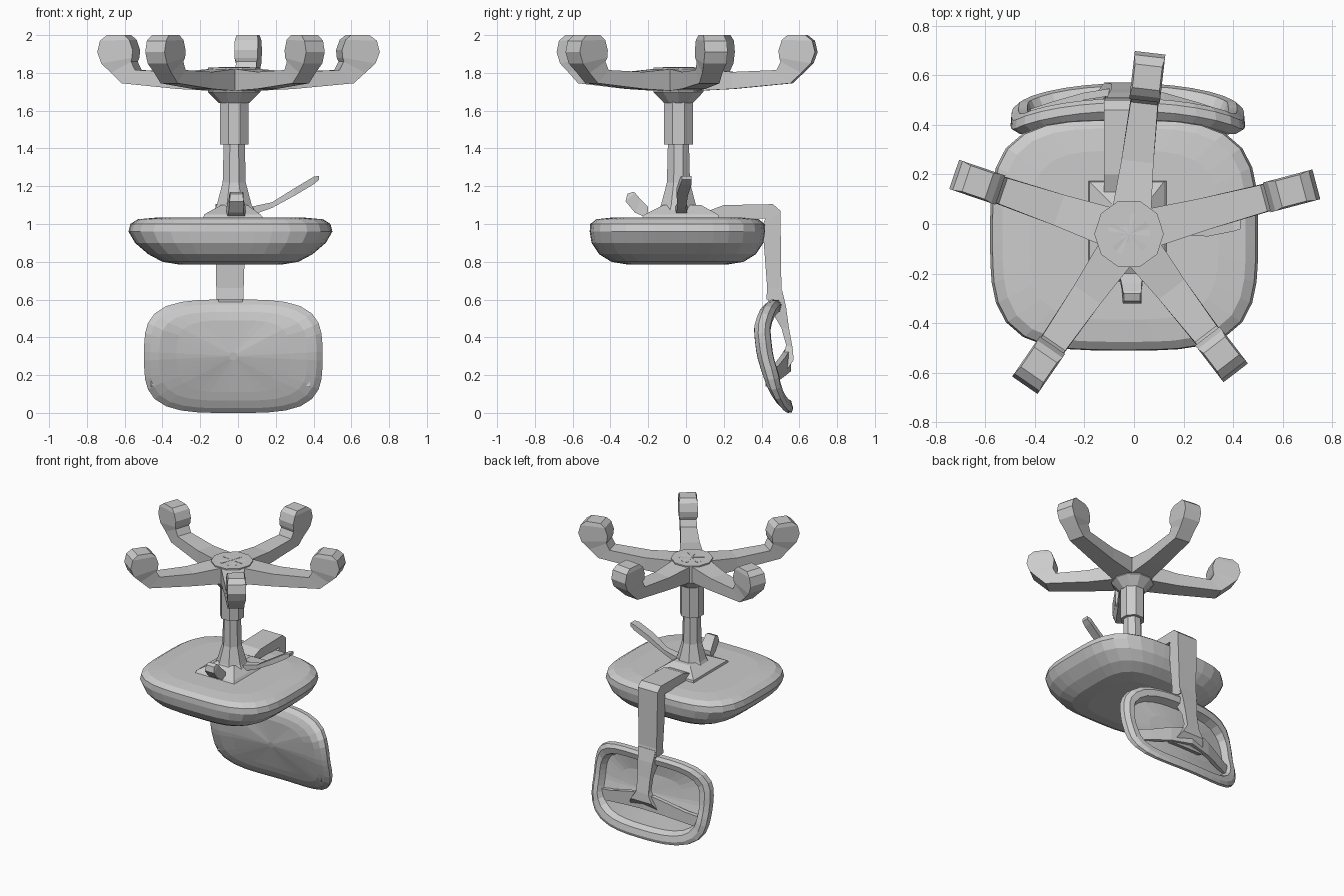
import bpy, math
from mathutils import Vector

if "Cube" in bpy.data.objects:
    bpy.data.objects.remove(bpy.data.objects["Cube"])


def make(name, verts, faces):
    me = bpy.data.meshes.new(name)
    me.from_pydata([tuple(v) for v in verts], [], faces)
    ob = bpy.data.objects.new(name, me)
    bpy.context.collection.objects.link(ob)
    bpy.context.view_layer.objects.active = ob
    bpy.ops.object.mode_set(mode='EDIT')
    bpy.ops.mesh.select_all(action='SELECT')
    bpy.ops.mesh.normals_make_consistent(inside=False)
    bpy.ops.object.mode_set(mode='OBJECT')
    return ob


def loft(name, rings):
    """Skin equal-sized rings and cap both ends."""
    n, m = len(rings[0]), len(rings)
    faces = [(i * n + j, i * n + (j + 1) % n, (i + 1) * n + (j + 1) % n, (i + 1) * n + j)
             for i in range(m - 1) for j in range(n)]
    faces += [tuple(range(n)), tuple(range((m - 1) * n, m * n))]
    return make(name, [v for r in rings for v in r], faces)


def rounded(hx, hy, n=40, p=3.6):
    """Superellipse outline."""
    out = []
    for i in range(n):
        a = 2 * math.pi * (i + 0.5) / n
        c, s = math.cos(a), math.sin(a)
        k = (abs(c) ** p + abs(s) ** p) ** (-1 / p)
        out.append((hx * c * k, hy * s * k))
    return out


def circle(cx, cy, z, r, n=8, rot=math.pi / 8):
    return [(cx + r * math.cos(rot + 2 * math.pi * i / n),
             cy + r * math.sin(rot + 2 * math.pi * i / n), z) for i in range(n)]


def rect(x0, x1, y0, y1, z):
    return [(x0, y0, z), (x1, y0, z), (x1, y1, z), (x0, y1, z)]


def strap(name, pairs):
    """Bar in the y-z plane: (y, z) outer, (y, z) inner, x range per section."""
    loft(name, [[(x0, *a), (x1, *a), (x1, *b), (x0, *b)] for a, b, x0, x1 in pairs])


CX, CY = -0.02, -0.04

# Five legs with upturned casters: (t, z) lower, (t, z) upper, half width
LEG = [((0, 1.70), (0, 1.83), .085), ((.4, 1.715), (.4, 1.805), .065),
       ((.82, 1.745), (.72, 1.815), .055), ((.90, 1.80), (.75, 1.86), .055),
       ((.97, 1.85), (.74, 1.88), .062), ((1, 1.91), (.735, 1.92), .062),
       ((.98, 1.97), (.76, 1.975), .062), ((.93, 2.0), (.80, 2.0), .055)]
TIPS = [(0.065, 0.69), (0.735, 0.16), (0.41, -0.60), (-0.44, -0.65), (-0.725, 0.20)]
for i, tip in enumerate(TIPS):
    c = Vector((CX, CY, 0))
    d = Vector((tip[0], tip[1], 0)) - c
    side = Vector((-d.y, d.x, 0)).normalized()
    rings = []
    for (t0, z0), (t1, z1), w in LEG:
        a = c + d * t0 + Vector((0, 0, z0))
        b = c + d * t1 + Vector((0, 0, z1))
        rings.append([a - side * w, a + side * w, b + side * w, b - side * w])
    loft(f"base_leg_{i + 1}", rings)

# Hub and gas column
loft("base_hub", [circle(CX, CY, z, r, 10, 0) for z, r in
                  ((1.64, .08), (1.70, .14), (1.828, .14))])
loft("column_sleeve", [circle(CX, CY, z, .082) for z in (1.42, 1.68)])
loft("column", [circle(CX, CY, z, r) for z, r in
                ((1.03, .14), (1.10, .10), (1.22, .066), (1.45, .06))])

# Tilt mechanism under the seat
loft("mechanism", [rect(-.19, .16, -.26, .18, 1.0), rect(-.18, .12, -.22, .17, 1.05),
                   rect(-.09, .05, -.12, .08, 1.10)])
strap("tension_knob", [((-.20, 1.03), (-.20, 1.09), -.06, .04),
                       ((-.27, 1.06), (-.24, 1.13), -.05, .03),
                       ((-.32, 1.12), (-.27, 1.165), -.045, .03),
                       ((-.31, 1.16), (-.28, 1.17), -.04, .025)])
loft("height_lever", [[(x, y0, z - h), (x, y1, z - h), (x, y1, z + h), (x, y0, z + h)]
                      for x, y0, y1, z, h in ((.04, -.06, .01, 1.06, .025),
                                              (.18, -.045, .0, 1.10, .015),
                                              (.30, -.05, .01, 1.17, .02),
                                              (.40, -.03, .03, 1.23, .02),
                                              (.43, -.02, .03, 1.245, .01))])

# Seat cushion
SEAT = [(1.035, .38, .34), (1.025, .49, .43), (1.0, .53, .462), (.96, .54, .465),
        (.90, .505, .455), (.84, .435, .415), (.80, .36, .35), (.785, .27, .26)]
loft("seat", [[(x - .04, y - .045, z) for x, y in rounded(hx, hy)] for z, hx, hy in SEAT])

# Backrest: dished shell with a raised rim on the rear
PROFILE = [(0, .46), (.15, .40), (.3, .355), (.45, .335), (.6, .355)]


def lean(x, z):
    for (z0, y0), (z1, y1) in zip(PROFILE, PROFILE[1:]):
        if z <= z1 or z1 == .6:
            y = y0 + (y1 - y0) * (z - z0) / (z1 - z0)
            break
    return y + .06 * (1 - (x / .48) ** 2)


rings = []
for s, e, depth in ((.02, .02, .0), (.30, .19, .0), (.39, .235, .0), (.44, .275, .012),
                    (.472, .30, .04), (.468, .297, .075), (.44, .275, .095),
                    (.405, .235, .09), (.385, .215, .04), (.25, .13, .035), (.02, .02, .035)):
    ring = []
    for x, v in rounded(s, e):
        z = .30 + v
        thin = .55 + .45 * min(1, z / .2)
        ring.append((x - .025, lean(x, z) + depth * thin, z))
    rings.append(ring)
loft("backrest", rings)

# Backrest support bar
strap("back_support", [((.12, 1.02), (.12, 1.07), -.12, .04),
                       ((.20, 1.03), (.20, 1.10), -.12, .04),
                       ((.42, 1.03), (.46, 1.105), -.12, .04),
                       ((.405, .99), (.50, 1.07), -.12, .04),
                       ((.43, .66), (.505, .66), -.115, .03),
                       ((.425, .60), (.515, .60), -.115, .03)])
strap("back_bracket", [((.43, .645), (.51, .645), -.11, .03),
                       ((.44, .56), (.53, .56), -.10, .02),
                       ((.505, .45), (.545, .45), -.09, .01),
                       ((.53, .36), (.565, .34), -.09, .01),
                       ((.51, .28), (.57, .28), -.12, .05),
                       ((.45, .22), (.515, .20), -.16, .10)])

# Curved cross arms from the bracket to the rim
for name, sgn in (("bracket_arm_left", -1), ("bracket_arm_right", 1)):
    loft(name, [[(-.04 + sgn * x, y, z0), (-.04 + sgn * x, y + .03, z0),
                 (-.04 + sgn * x, y + .03, z1), (-.04 + sgn * x, y, z1)]
                for x, y, z0, z1 in ((0, .525, .22, .34), (.16, .50, .20, .30),
                                     (.30, .46, .17, .25), (.42, .42, .14, .22))])
